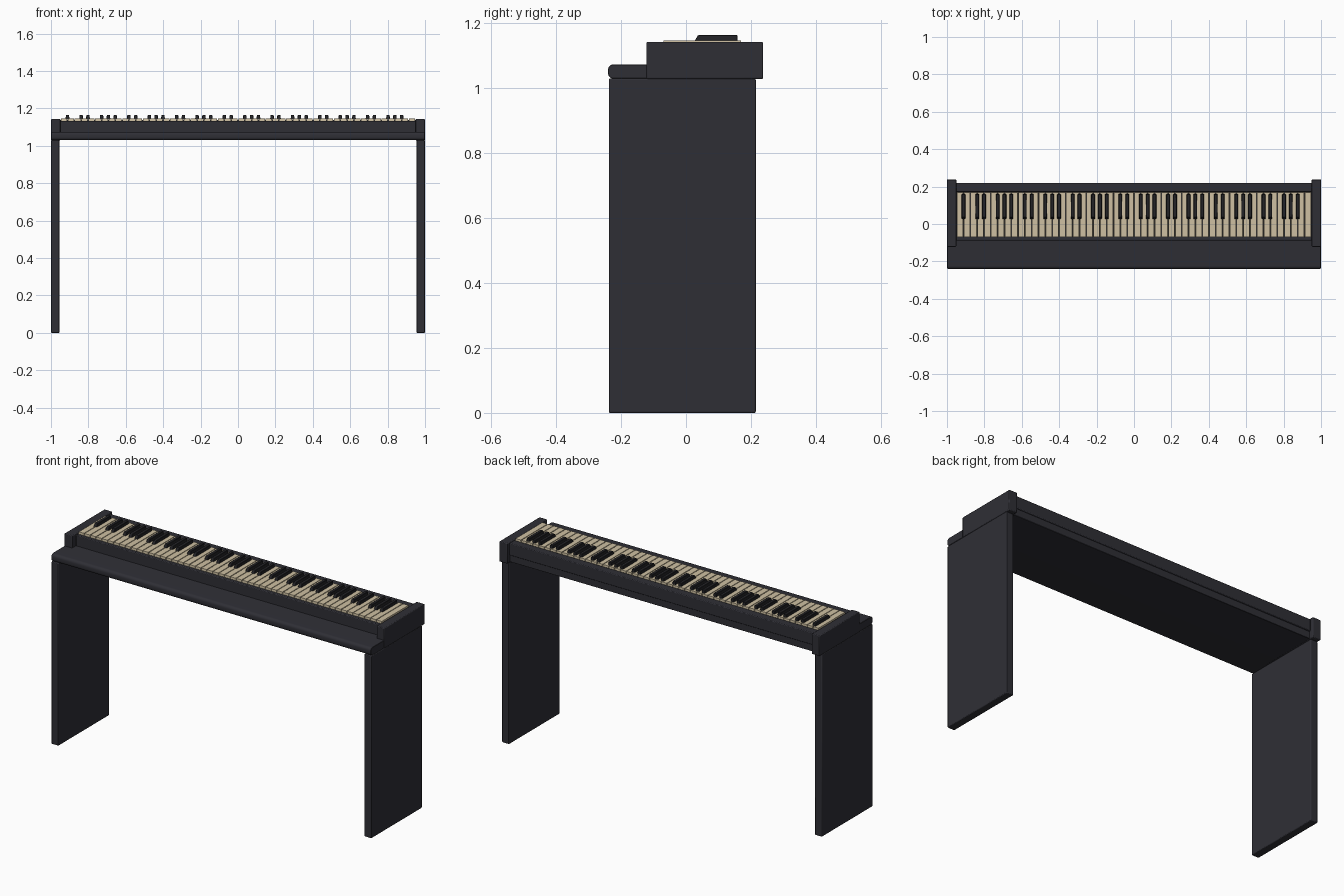
import bpy, bmesh, math

if "Cube" in bpy.data.objects:
    bpy.data.objects.remove(bpy.data.objects["Cube"])


def material(name, rgb):
    m = bpy.data.materials.new(name)
    m.diffuse_color = (*rgb, 1)
    m.use_nodes = True
    m.node_tree.nodes["Principled BSDF"].inputs["Base Color"].default_value = m.diffuse_color
    return m


CASE = material("charcoal case", (0.028, 0.028, 0.036))
IVORY = material("ivory", (0.62, 0.53, 0.36))
EBONY = material("ebony", (0.016, 0.016, 0.019))


def add_box(bm, x0, x1, y0, y1, z0, z1, front_slope=0.0, side_slope=0.0):
    """Box whose top may be drawn in at the front and sides."""
    s, f = side_slope, front_slope
    pts = [(x0, y0, z0), (x1, y0, z0), (x1, y1, z0), (x0, y1, z0),
           (x0 + s, y0 + f, z1), (x1 - s, y0 + f, z1), (x1 - s, y1 - s, z1), (x0 + s, y1 - s, z1)]
    v = [bm.verts.new(p) for p in pts]
    for q in [(3, 2, 1, 0), (4, 5, 6, 7), (0, 1, 5, 4), (1, 2, 6, 5), (2, 3, 7, 6), (3, 0, 4, 7)]:
        bm.faces.new([v[i] for i in q])


def finish(name, bm, mat, bevel=0.0, segments=2):
    mesh = bpy.data.meshes.new(name)
    bm.to_mesh(mesh)
    bm.free()
    ob = bpy.data.objects.new(name, mesh)
    bpy.context.collection.objects.link(ob)
    mesh.materials.append(mat)
    if bevel:
        mod = ob.modifiers.new("edge rounding", 'BEVEL')
        mod.width, mod.segments = bevel, segments
        bpy.ops.object.select_all(action='DESELECT')
        ob.select_set(True)
        bpy.context.view_layer.objects.active = ob
        bpy.ops.object.shade_smooth_by_angle(angle=math.radians(35))
    return ob


def box(name, dims, mat=CASE, bevel=0.004):
    bm = bmesh.new()
    add_box(bm, *dims)
    return finish(name, bm, mat, bevel)


# Side panels standing on the floor, and the end cheeks above them
for side, s in (("left", -1), ("right", 1)):
    xa, xb = sorted((s * 0.955, s * 0.999))
    box(side + "_leg", (xa, xb, -0.238, 0.215, 0, 1.03))
    xa, xb = sorted((s * 0.95, s))
    box(side + "_cheek", (xa, xb, -0.122, 0.238, 1.029, 1.143))

# Shelf board with a rounded front edge, drawn as a side profile
r, y0, y1, z0, z1 = 0.016, -0.24, 0.212, 1.03, 1.074
profile = [(y1, z0), (y1, z1)]
for cz, start in ((z1 - r, 90), (z0 + r, 180)):
    for k in range(6):
        a = math.radians(start + 18 * k)
        profile.append((y0 + r + r * math.cos(a), cz + r * math.sin(a)))
bm = bmesh.new()
face = bm.faces.new([bm.verts.new((-0.998, y, z)) for y, z in profile])
ext = bmesh.ops.extrude_face_region(bm, geom=[face])
bmesh.ops.translate(bm, vec=(1.996, 0, 0),
                    verts=[g for g in ext["geom"] if isinstance(g, bmesh.types.BMVert)])
bmesh.ops.recalc_face_normals(bm, faces=bm.faces)
shelf = finish("shelf_board", bm, CASE, 0.0015, 1)

# Case between the cheeks: key bed, front slip and back rail
box("key_bed", (-0.951, 0.951, -0.07, 0.175, 1.07, 1.128), CASE, 0)
box("front_slip", (-0.951, 0.951, -0.088, -0.066, 1.07, 1.134))
box("back_rail", (-0.951, 0.951, 0.172, 0.219, 1.07, 1.138))

# 52 white keys, with black keys after A, C, D, F and G
COUNT, LEFT, PITCH = 52, -0.948, 1.896 / 52
white, black = bmesh.new(), bmesh.new()
for i in range(COUNT):
    x = LEFT + i * PITCH
    add_box(white, x + 0.0012, x + PITCH - 0.0012, -0.07, 0.17, 1.125, 1.147, 0.001, 0.001)
    if i % 7 in (0, 2, 3, 5, 6) and i < COUNT - 1:
        c = x + PITCH
        add_box(black, c - 0.0105, c + 0.0105, 0.023, 0.16, 1.14, 1.164, 0.014, 0.002)
finish("white_keys", white, IVORY)
finish("black_keys", black, EBONY, 0.0015, 1)
